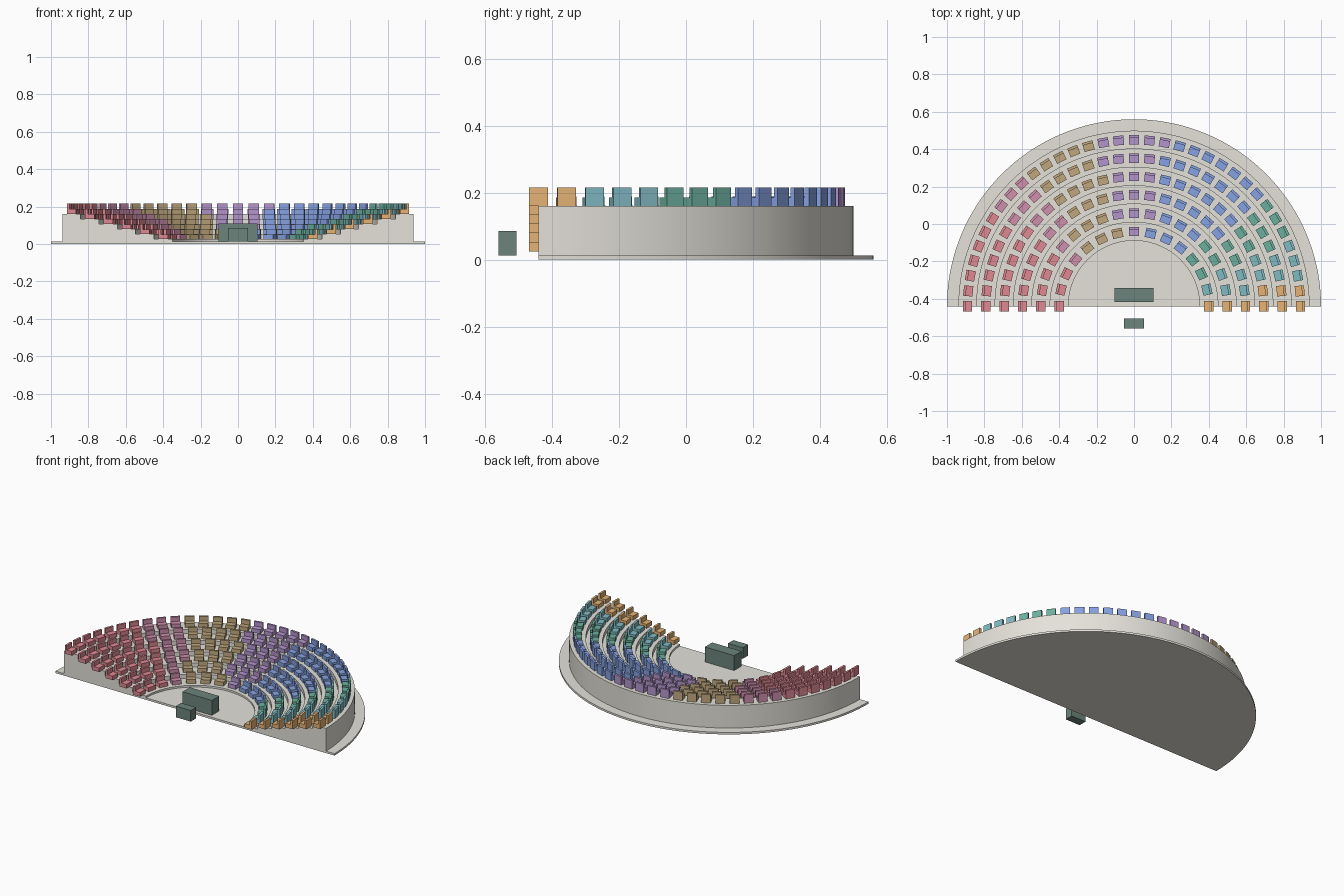
import bpy, bmesh, math
from mathutils import Matrix, Vector

if "Cube" in bpy.data.objects:
    bpy.data.objects.remove(bpy.data.objects["Cube"])

CY = -0.44            # centre of the half circle
FLOOR = 0.013
ROWS = 6
STEP_R, STEP_Z = 0.098, 0.027
R0, Z0 = 0.40, 0.025  # first row radius and tier height


def material(name, rgb):
    m = bpy.data.materials.new(name)
    m.diffuse_color = (*rgb, 1)
    m.use_nodes = True
    m.node_tree.nodes["Principled BSDF"].inputs["Base Color"].default_value = m.diffuse_color
    return m


def finish(name, bm, mat, smooth=False):
    bmesh.ops.recalc_face_normals(bm, faces=bm.faces)
    me = bpy.data.meshes.new(name)
    bm.to_mesh(me)
    bm.free()
    me.materials.append(mat)
    ob = bpy.data.objects.new(name, me)
    bpy.context.collection.objects.link(ob)
    if smooth:
        bpy.ops.object.select_all(action='DESELECT')
        ob.select_set(True)
        bpy.context.view_layer.objects.active = ob
        bpy.ops.object.shade_smooth_by_angle(angle=math.radians(30))
    return ob


def add_box(bm, lo, hi, mat=Matrix()):
    lo, hi = Vector(lo), Vector(hi)
    m = mat @ Matrix.Translation((lo + hi) / 2) @ Matrix.Diagonal((*(hi - lo), 1))
    bmesh.ops.create_cube(bm, size=1, matrix=m)


def half_ring(name, profile, mat, n=72):
    """Sweep a closed (radius, z) profile through a half turn and cap the ends."""
    bm = bmesh.new()
    rings = []
    for i in range(n + 1):
        a = math.pi * i / n
        rings.append([bm.verts.new((r * math.cos(a), CY + r * math.sin(a), z)) for r, z in profile])
    k = len(profile)
    for a, b in zip(rings, rings[1:]):
        for j in range(k):
            bm.faces.new((a[j], a[(j + 1) % k], b[(j + 1) % k], b[j]))
    bm.faces.new(rings[0])
    bm.faces.new(rings[-1])
    return finish(name, bm, mat, True)


stone = material("stone", (0.78, 0.76, 0.70))
dark = material("dark_green", (0.15, 0.23, 0.20))

# half-disc floor
bm = bmesh.new()
pts = [(math.cos(math.pi * i / 72), CY + math.sin(math.pi * i / 72)) for i in range(73)]
bottom = bm.faces.new([bm.verts.new((x, y, 0)) for x, y in pts])
ext = bmesh.ops.extrude_face_region(bm, geom=[bottom], use_keep_orig=True)
bmesh.ops.translate(bm, vec=(0, 0, FLOOR), verts=[v for v in ext["geom"] if isinstance(v, bmesh.types.BMVert)])
finish("floor", bm, stone, True)

# stepped tiers
profile = [(R0 - STEP_R / 2, FLOOR)]
for i in range(ROWS):
    r, z = R0 + i * STEP_R, Z0 + i * STEP_Z
    profile += [(r - STEP_R / 2, z), (r + STEP_R / 2, z)]
profile.append((R0 + (ROWS - 0.5) * STEP_R, FLOOR))
half_ring("tiers", profile, stone)

# seat blocks: colour wedges by angle measured from the left end
blocks = [
    (35, "red", (0.74, 0.25, 0.29)), (49.5, "magenta", (0.62, 0.28, 0.42)),
    (77.5, "brown", (0.53, 0.39, 0.21)), (101.5, "purple", (0.45, 0.30, 0.60)),
    (140, "blue", (0.24, 0.36, 0.76)), (156.2, "green", (0.15, 0.43, 0.34)),
    (172.5, "teal", (0.22, 0.49, 0.54)), (181, "orange", (0.79, 0.45, 0.18)),
]
meshes = [bmesh.new() for _ in blocks]
for row in range(ROWS):
    r, z = R0 + row * STEP_R, Z0 + row * STEP_Z
    count = 15 + 4 * row
    for i in range(count):
        deg = 180 * i / (count - 1)
        bm = meshes[next(k for k, b in enumerate(blocks) if deg < b[0])]
        place = (Matrix.Translation((0, CY, z)) @ Matrix.Rotation(math.radians(180 - deg), 4, 'Z')
                 @ Matrix.Translation((r, 0, 0)))
        add_box(bm, (-0.025, -0.028, 0), (0.012, 0.028, 0.026), place)   # cushion
        add_box(bm, (0.011, -0.028, 0), (0.025, 0.028, 0.055), place)    # backrest
for (_, name, rgb), bm in zip(blocks, meshes):
    finish("seats_" + name, bm, material("seat_" + name, rgb))

# presiding desk and speaker's lectern
for name, lo, hi in [("desk", (-0.105, -0.418, 0), (0.105, -0.343, 0.11)),
                     ("lectern", (-0.053, -0.56, 0.013), (0.053, -0.506, 0.085))]:
    bm = bmesh.new()
    add_box(bm, lo, hi)
    finish(name, bm, dark)
